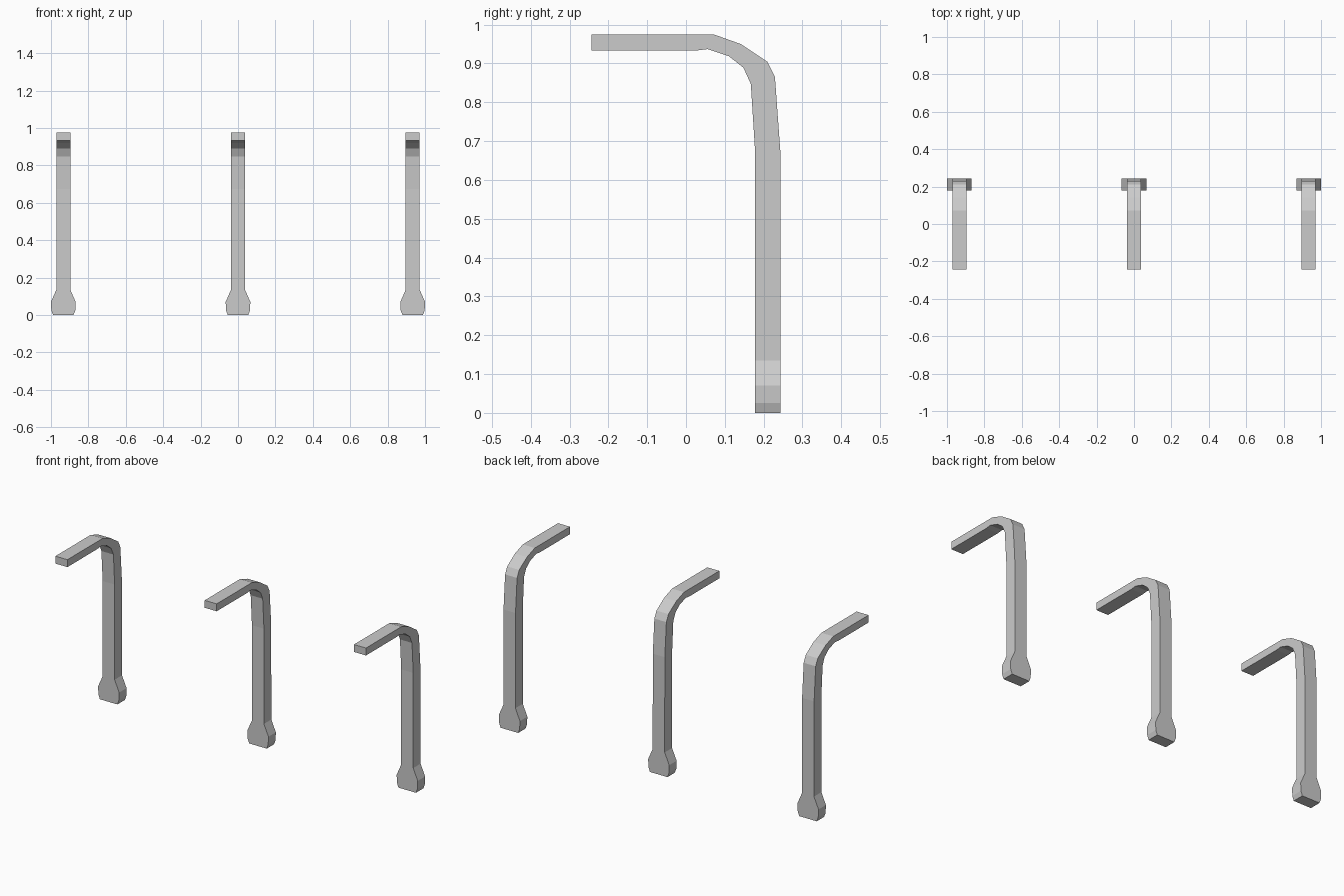
import bpy, bmesh

# Cross-section stations from foot to arm tip:
# (half width, outer y, outer z, inner y, inner z)
STATIONS = [
    # flared foot
    (0.055, 0.244, 0.000, 0.178, 0.000),
    (0.064, 0.244, 0.025, 0.178, 0.025),
    (0.066, 0.244, 0.070, 0.178, 0.070),
    (0.0375, 0.244, 0.135, 0.178, 0.135),
    # upright
    (0.0375, 0.243, 0.673, 0.178, 0.673),
    # bend
    (0.0375, 0.229, 0.866, 0.167, 0.847),
    (0.0375, 0.210, 0.904, 0.148, 0.889),
    (0.0375, 0.141, 0.950, 0.110, 0.919),
    (0.0375, 0.071, 0.975, 0.056, 0.937),
    (0.0375, 0.025, 0.975, 0.025, 0.933),
    # flat arm
    (0.0375, -0.244, 0.975, -0.244, 0.933),
]


def bracket(name, x):
    bm = bmesh.new()
    rings = []
    for w, oy, oz, iy, iz in STATIONS:
        corners = [(-w, oy, oz), (w, oy, oz), (w, iy, iz), (-w, iy, iz)]
        rings.append([bm.verts.new(c) for c in corners])
    for a, b in zip(rings, rings[1:]):
        for i in range(4):
            j = (i + 1) % 4
            bm.faces.new((a[i], a[j], b[j], b[i]))
    bm.faces.new(rings[0])
    bm.faces.new(rings[-1])
    bmesh.ops.recalc_face_normals(bm, faces=bm.faces)
    mesh = bpy.data.meshes.new(name)
    bm.to_mesh(mesh)
    bm.free()
    obj = bpy.data.objects.new(name, mesh)
    obj.location.x = x
    bpy.context.collection.objects.link(obj)


# Three identical supports
for side, x in (("left", -0.934), ("middle", 0.0), ("right", 0.934)):
    bracket(side + "_support", x)
